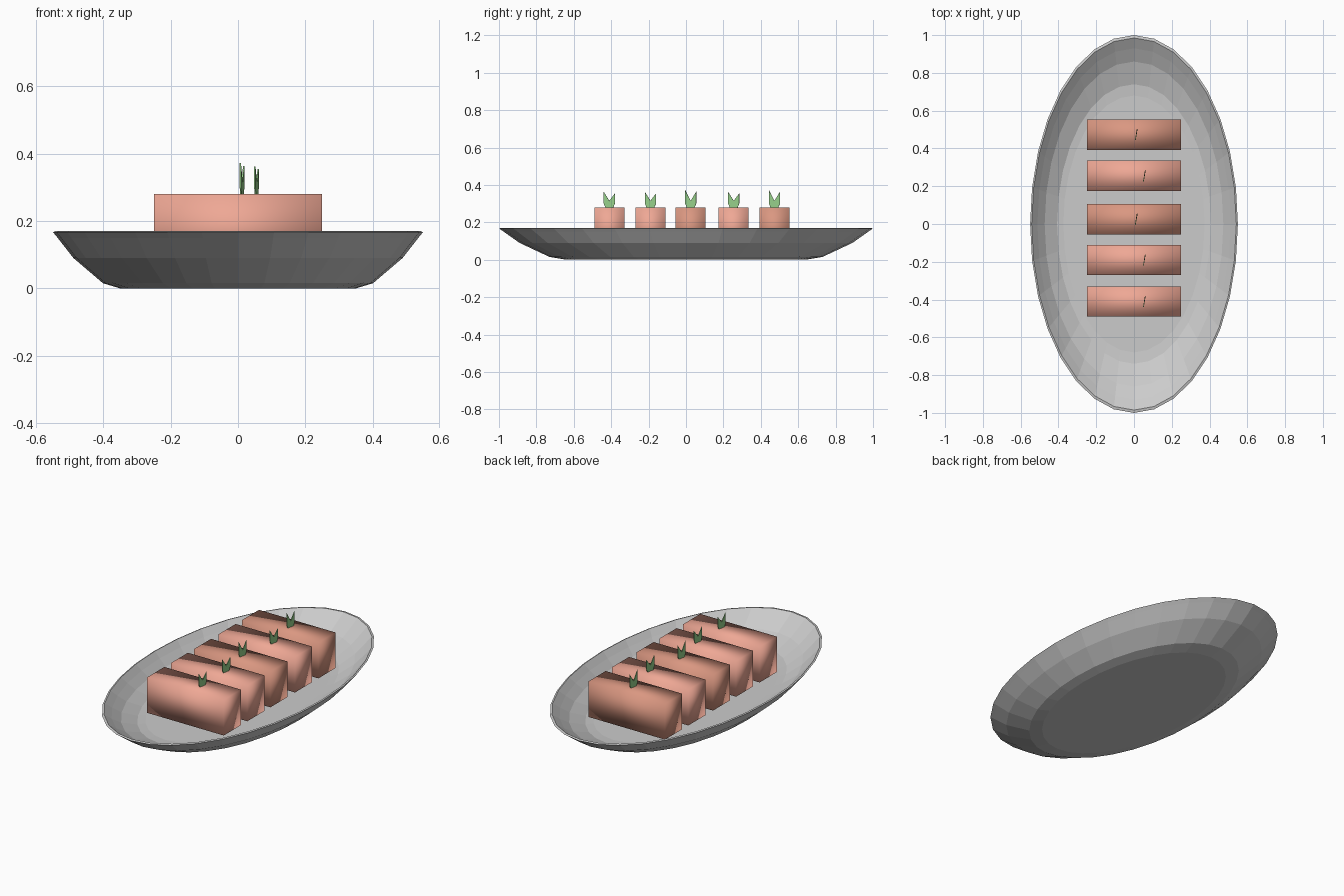
import bpy, bmesh, math
from mathutils import Matrix

if "Cube" in bpy.data.objects:
    bpy.data.objects.remove(bpy.data.objects["Cube"])


def material(name, rgb):
    m = bpy.data.materials.new(name)
    m.diffuse_color = (*rgb, 1)
    m.use_nodes = True
    m.node_tree.nodes["Principled BSDF"].inputs["Base Color"].default_value = m.diffuse_color
    return m


def finish(bm, name, mat=None, smooth=False):
    bmesh.ops.recalc_face_normals(bm, faces=bm.faces)
    for f in bm.faces:
        f.smooth = smooth
    me = bpy.data.meshes.new(name)
    bm.to_mesh(me)
    bm.free()
    ob = bpy.data.objects.new(name, me)
    bpy.context.collection.objects.link(ob)
    if mat:
        me.materials.append(mat)
    return ob


# Oval dish: stacked elliptical rings, outside then inside (scale, height)
SIDES = 32
profile = [(0.64, 0.0), (0.73, 0.015), (0.89, 0.09), (0.975, 0.15), (1.0, 0.167),
           (0.985, 0.17), (0.93, 0.135), (0.86, 0.095), (0.74, 0.055), (0.68, 0.05)]
bm = bmesh.new()
rings = []
for s, z in profile:
    ring = []
    for i in range(SIDES):
        a = 2 * math.pi * i / SIDES
        ring.append(bm.verts.new((0.55 * s * math.cos(a), s * math.sin(a), z)))
    rings.append(ring)
for lo, hi in zip(rings, rings[1:]):
    for i in range(SIDES):
        j = (i + 1) % SIDES
        bm.faces.new((lo[i], lo[j], hi[j], hi[i]))
bm.faces.new(rings[0][::-1])
bm.faces.new(rings[-1])
finish(bm, "oval_dish")

light_red = material("light_red", (0.86, 0.39, 0.30))
dark_red = material("dark_red", (0.70, 0.31, 0.22))
green = material("green", (0.30, 0.62, 0.25))


# Slice: softly shaded block resting in the dish
def slice_block(name, y, mat):
    bm = bmesh.new()
    bmesh.ops.create_cube(bm, size=1, matrix=Matrix.Translation((0, y, 0.175))
                          @ Matrix.Diagonal((0.5, 0.16, 0.21, 1)))
    finish(bm, name, mat, smooth=True)


# Sprig: thin V-shaped pair of leaves
def sprig(name, x, y, tip):
    outline = [(-0.028, 0.0), (-0.03, tip), (0.0, 0.035), (0.03, tip - 0.008), (0.03, 0.0),
               (0.015, -0.015), (-0.015, -0.015)]
    outline[0], outline[4] = (-0.03, 0.02), (0.03, 0.02)
    bm = bmesh.new()
    face = bm.faces.new([bm.verts.new((-0.002, py, pz)) for py, pz in outline])
    out = bmesh.ops.extrude_face_region(bm, geom=[face])
    top = [g for g in out["geom"] if isinstance(g, bmesh.types.BMVert)]
    bmesh.ops.translate(bm, verts=top, vec=(0.004, 0, 0))
    bm.transform(Matrix.Translation((x, y, 0.28)) @ Matrix.Rotation(-0.17, 4, 'Z'))
    finish(bm, name, green)


# Row of five garnished slices
row = [(-0.41, light_red), (-0.19, light_red), (0.025, dark_red),
       (0.255, light_red), (0.473, dark_red)]
for n, (y, mat) in enumerate(row, 1):
    dark = mat is dark_red
    slice_block(f"slice_{n}", y, mat)
    sprig(f"sprig_{n}", 0.012 if dark else 0.055, y, 0.092 if dark else 0.082)
